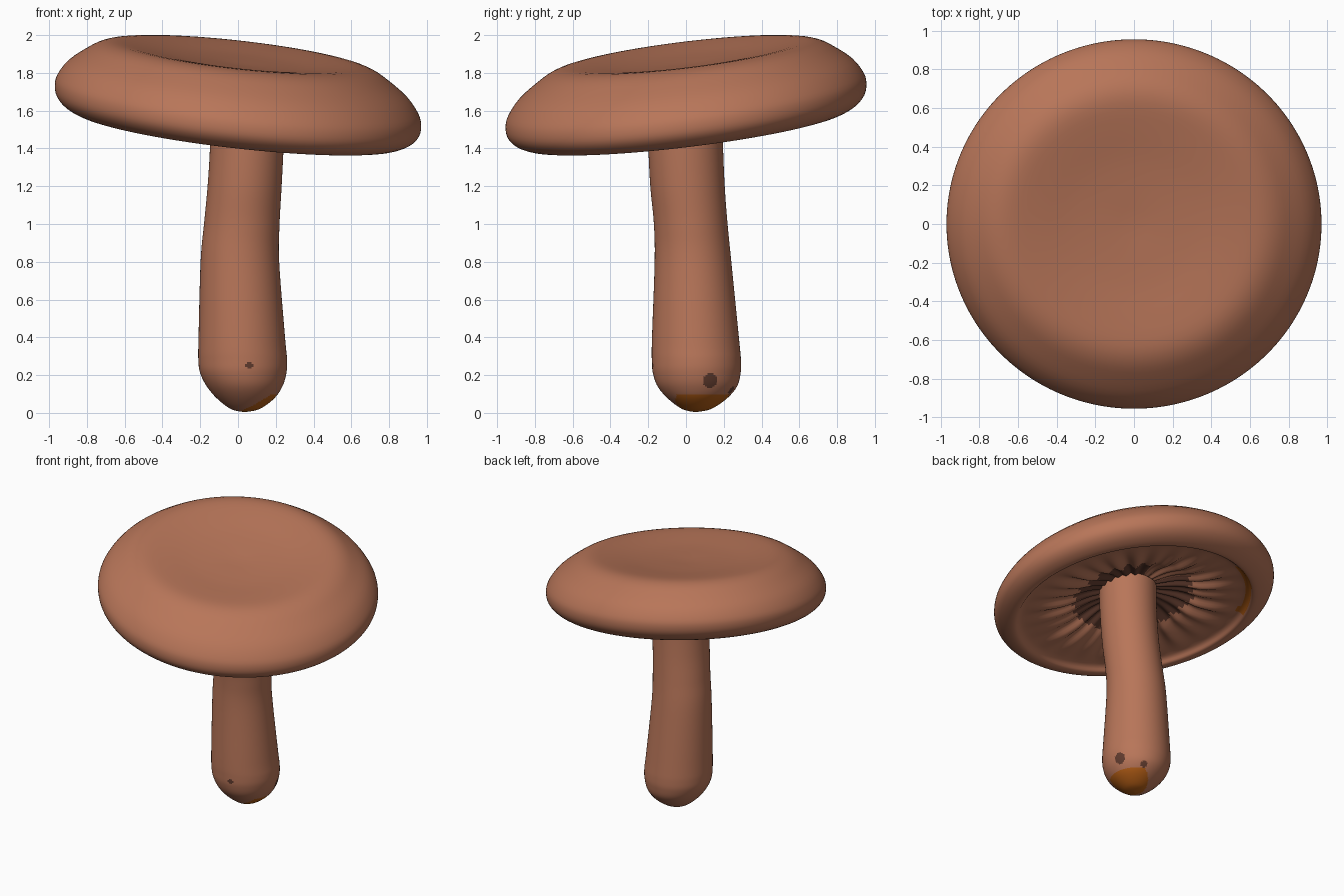
import bpy, bmesh, math
from mathutils import Vector

if "Cube" in bpy.data.objects:
    bpy.data.objects.remove(bpy.data.objects["Cube"])

def material(name, rgb):
    m = bpy.data.materials.new(name)
    m.diffuse_color = (*rgb, 1)
    m.use_nodes = True
    m.node_tree.nodes["Principled BSDF"].inputs["Base Color"].default_value = m.diffuse_color
    return m

MATS = [material("warm brown", (0.48, 0.18, 0.1)),
        material("burnt orange", (0.47, 0.115, 0.008)),
        material("dark brown", (0.12, 0.045, 0.028))]

def smooth_path(pts, sub):
    """Catmull-Rom resampling of a list of tuples."""
    p = [pts[0]] + list(pts) + [pts[-1]]
    out = []
    for i in range(1, len(p) - 2):
        for k in range(sub):
            t = k / sub
            out.append(tuple(0.5 * (2 * b + (c - a) * t + (2 * a - 5 * b + 4 * c - d) * t * t
                       + (3 * b - a - 3 * c + d) * t ** 3)
                       for a, b, c, d in zip(p[i - 1], p[i], p[i + 1], p[i + 2])))
    return out + [tuple(pts[-1])]

def loft(name, rings, seg, point, mat_rule):
    """Skin circular rings; point(ring, angle) gives each position. First ring is a pole."""
    bm = bmesh.new()
    rows = [[bm.verts.new(point(r, 2 * math.pi * i / seg)) for i in range(seg)] for r in rings[1:]]
    pole = bm.verts.new(point(rings[0], 0))
    for i in range(seg):
        j = (i + 1) % seg
        bm.faces.new((pole, rows[0][i], rows[0][j]))
        for a, b in zip(rows, rows[1:]):
            bm.faces.new((a[i], b[i], b[j], a[j]))
    bmesh.ops.recalc_face_normals(bm, faces=bm.faces)
    for f in bm.faces:
        f.smooth = True
        f.material_index = mat_rule(f.calc_center_median())
    me = bpy.data.meshes.new(name)
    bm.to_mesh(me)
    bm.free()
    for m in MATS:
        me.materials.append(m)
    ob = bpy.data.objects.new(name, me)
    bpy.context.collection.objects.link(ob)
    return ob

# Cap: shallow dished disc with a curled rim and gills, tilted by shearing
cap_profile = [(0, .2), (.3, .215), (.5, .238), (.64, .25), (.73, .232), (.81, .185), (.9, .115),
               (.955, .04), (.97, -.015), (.96, -.07), (.92, -.115), (.86, -.143),
               (.82, -.143), (.795, -.118), (.75, -.103), (.6, -.09), (.48, -.07),
               (.41, -.045), (.3, -.01), (.15, .01)]
rings = smooth_path(cap_profile, 3)
rim = min(range(len(rings)), key=lambda i: rings[i][1])
cap_rings = [(r, h, i > rim and r < .77) for i, (r, h) in enumerate(rings)]

def plane(x, y):
    return 1.645 - .11 * x + .12 * y

def cap_point(ring, a):
    r, h, gill = ring
    if gill:
        h += .013 * (math.sin(26 * a) + .5 * math.sin(17 * a + 1)) * min(1, (.77 - r) / .2, r / .4)
    x, y = r * math.cos(a), .985 * r * math.sin(a)
    return x, y, plane(x, y) + h

def cap_colour(c):
    r, a = math.hypot(c.x, c.y), math.degrees(math.atan2(c.y, c.x))
    if c.z > plane(c.x, c.y) + .08:
        return 0
    # stained arc on the inner side of the curled lip
    if .76 < r < .81 and c.z < plane(c.x, c.y) and 115 < a < 162:
        return 1
    # dark hollow around the stem
    if r < .41 + .02 * math.sin(math.radians(26 * a)) and not 70 < a < 115:
        return 2
    return 0

loft("mushroom_cap", cap_rings, 216, cap_point, cap_colour)

# Stem: slightly bent, swollen towards a rounded foot (cx, cy, rx, ry, z)
stem = [(.035, .05, 0, 0, .004), (.038, .056, .075, .075, .02), (.04, .06, .15, .155, .075),
        (.035, .06, .2, .21, .14), (.028, .057, .228, .232, .21), (.025, .055, .235, .236, .28),
        (.02, .05, .229, .23, .4), (.01, .037, .208, .203, .8), (.02, .025, .2, .195, 1.0),
        (.035, .008, .196, .197, 1.2), (.047, -.002, .195, .198, 1.42), (.052, -.006, .198, .2, 1.66)]

def stem_point(ring, a):
    cx, cy, rx, ry, z = ring
    return cx + rx * math.cos(a), cy + ry * math.sin(a), max(0, z)

def stem_colour(c):
    # burnt orange patch on the foot, and small dark blemishes above it
    if c.z < min(.1, .03 + .6 * (c.x - .03 + .3 * (c.y - .06))):
        return 1
    spots = [((.235, .13, .17), .04), ((.06, -.175, .25), .018), ((.11, .24, .12), .025)]
    return 2 if any((c - Vector(p)).length < r for p, r in spots) else 0

loft("mushroom_stem", smooth_path(stem, 8), 128, stem_point, stem_colour)
